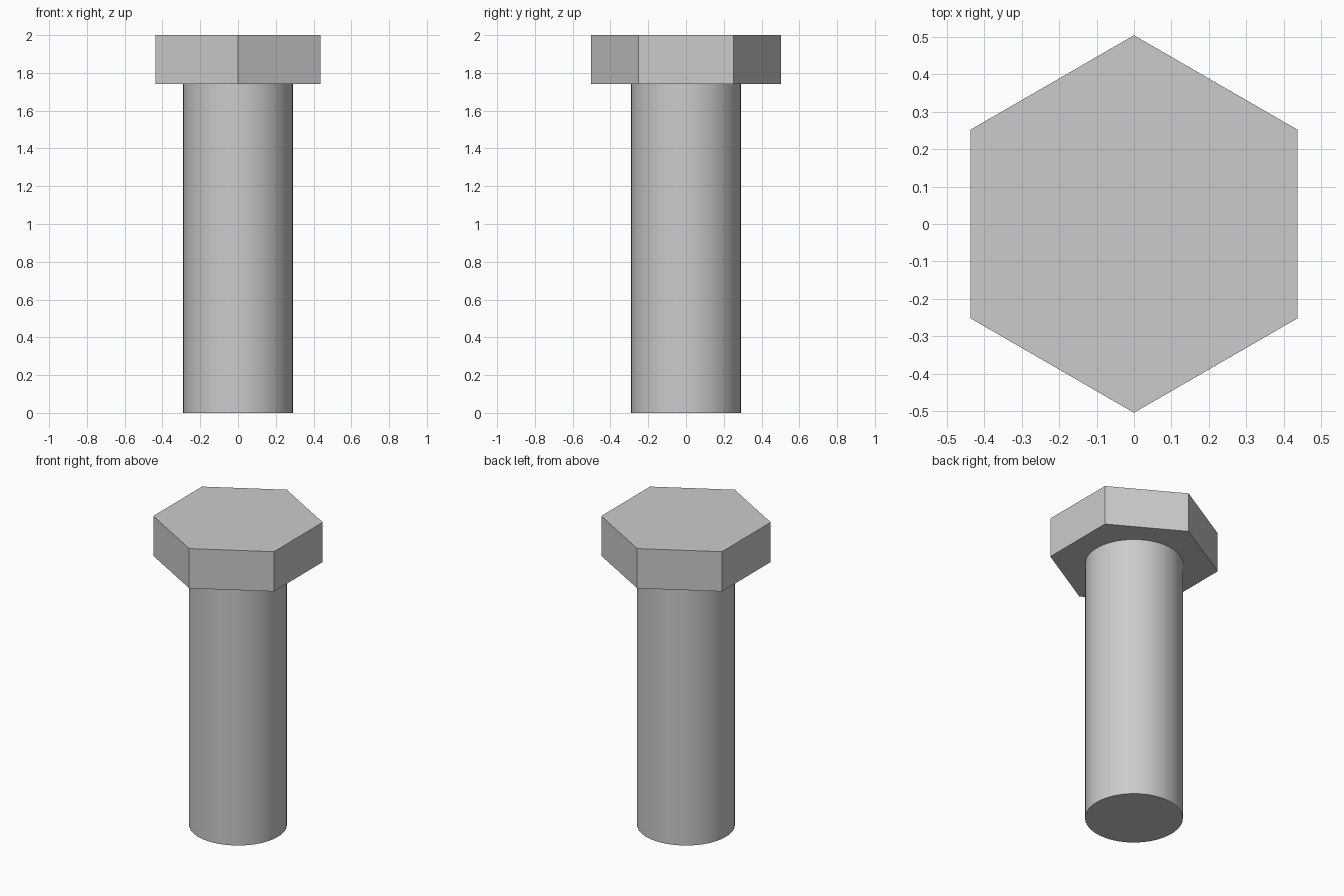
import bpy
from math import radians

cube = bpy.data.objects.get("Cube")
if cube:
    bpy.data.objects.remove(cube, do_unlink=True)

# Plain grey steel
steel = bpy.data.materials.new("grey steel")
steel.use_nodes = True
colour = (0.6, 0.6, 0.6, 1)
steel.diffuse_color = colour
steel.node_tree.nodes["Principled BSDF"].inputs["Base Color"].default_value = colour


def prism(name, sides, radius, bottom, top):
    """Upright prism with its first corner on the +y axis."""
    bpy.ops.mesh.primitive_cylinder_add(
        vertices=sides, radius=radius, depth=top - bottom,
        location=(0, 0, (bottom + top) / 2))
    part = bpy.context.object
    part.name = name
    part.data.materials.append(steel)
    return part


HEAD_BOTTOM = 1.74

# Hexagonal head with flat faces
prism("hex_head", 6, 0.504, HEAD_BOTTOM, 2)

# Round, smooth shank
prism("shank", 64, 0.29, 0, HEAD_BOTTOM)
bpy.ops.object.shade_smooth_by_angle(angle=radians(30))
